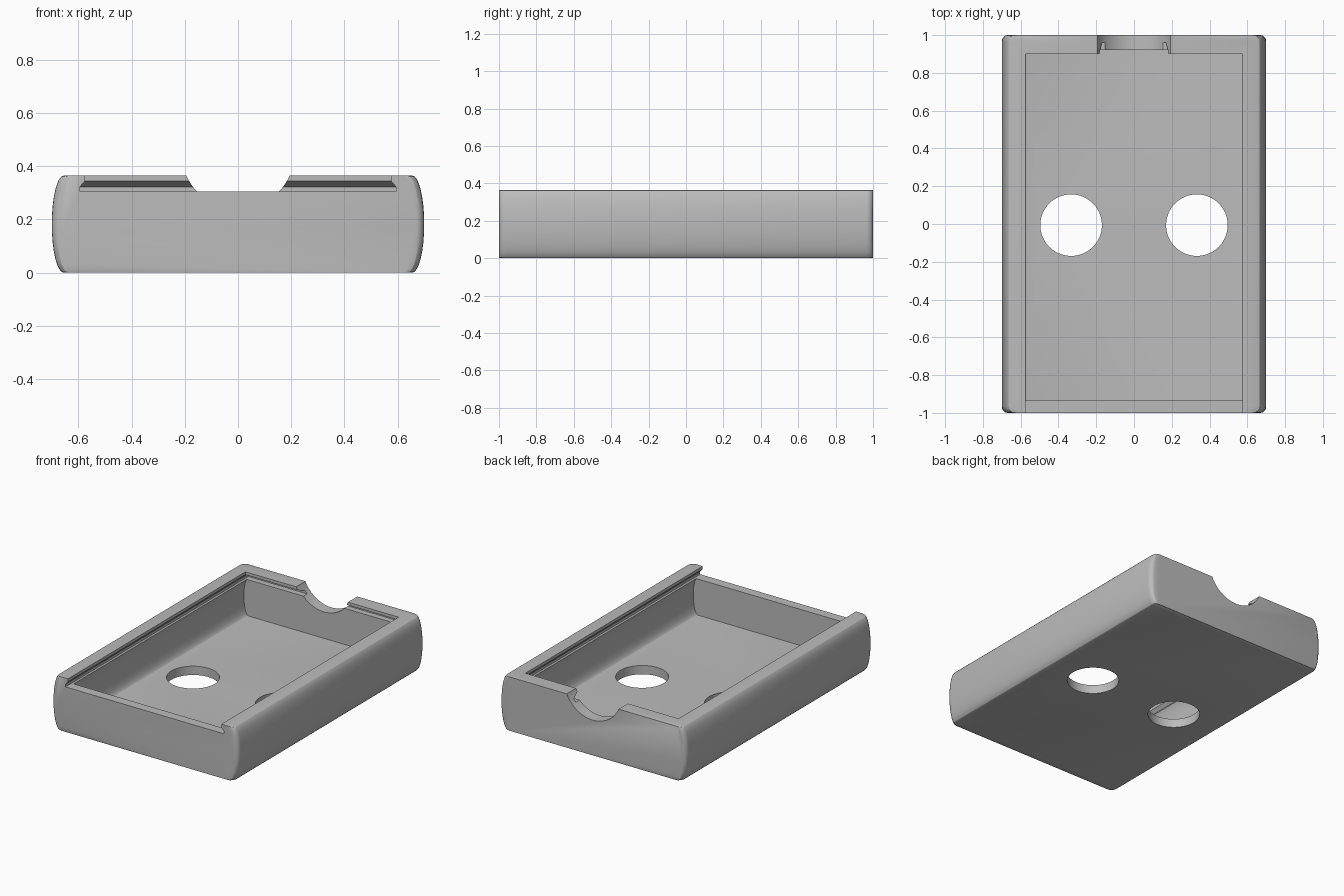
import bpy, bmesh, math

if "Cube" in bpy.data.objects:
    bpy.data.objects.remove(bpy.data.objects["Cube"])

HEIGHT = 0.365
RIM = 0.305

grey = bpy.data.materials.new("matte_grey")
grey.use_nodes = True
COLOUR = (0.5, 0.5, 0.5, 1)
grey.diffuse_color = COLOUR
grey.node_tree.nodes["Principled BSDF"].inputs["Base Color"].default_value = COLOUR


def loft(name, rings):
    """Solid made by bridging matching rings of points and capping the ends."""
    bm = bmesh.new()
    loops = [[bm.verts.new(p) for p in ring] for ring in rings]
    n = len(loops[0])
    for a, b in zip(loops, loops[1:]):
        for i in range(n):
            j = (i + 1) % n
            bm.faces.new((a[i], a[j], b[j], b[i]))
    bm.faces.new(loops[0])
    bm.faces.new(loops[-1])
    bmesh.ops.recalc_face_normals(bm, faces=bm.faces)
    mesh = bpy.data.meshes.new(name)
    bm.to_mesh(mesh)
    bm.free()
    obj = bpy.data.objects.new(name, mesh)
    bpy.context.collection.objects.link(obj)
    mesh.materials.append(grey)
    return obj


def bulged_ring(y, z0, z1, edge, bulge, steps=16):
    """Cross-section with flat top and bottom and rounded sides."""
    side = []
    for i in range(steps + 1):
        t = math.pi * i / steps
        z = (z0 + z1) / 2 - math.cos(t) * (z1 - z0) / 2
        side.append((edge + bulge * math.sin(t), z))
    return [(x, y, z) for x, z in side] + [(-x, y, z) for x, z in reversed(side)]


def rect_ring(half_x, front, back, z):
    return [(-half_x, front, z), (half_x, front, z), (half_x, back, z), (-half_x, back, z)]


def cylinder(name, radius, depth, location, tilt=0):
    bpy.ops.mesh.primitive_cylinder_add(vertices=64, radius=radius, depth=depth,
                                        location=location, rotation=(tilt, 0, 0))
    obj = bpy.context.object
    obj.name = name
    obj.data.materials.append(grey)
    return obj


# Outer shell with rounded sides and softened end corners
stations = []
for i in range(5):
    a = math.pi / 2 * i / 4
    stations.append((0.965 + 0.035 * math.cos(a), 0.03 * (1 - math.sin(a))))
rings = [bulged_ring(-y, 0, HEIGHT, 0.655 - inset, 0.045) for y, inset in stations]
rings += [bulged_ring(y, 0, HEIGHT, 0.655 - inset, 0.045) for y, inset in reversed(stations)]
tray = loft("case_tray", rings)

# Inner cavity following the bulged sides
cavity = loft("cavity_cutter", [bulged_ring(y, 0.06, RIM + 0.01, 0.565, 0.035)
                                for y in (-0.935, 0.92)])

# Dovetail slot for a sliding lid, open at the front
slot_layers = [(0.594, 0.96, RIM), (0.594, 0.96, 0.323), (0.575, 0.9, 0.345), (0.575, 0.9, 0.4)]
slot = loft("lid_slot_cutter", [rect_ring(x, -1.1, back, z) for x, back, z in slot_layers])

# Finger notch in the back wall and two round floor holes
notch = cylinder("notch_cutter", 0.213, 0.3, (0, 1.02, 0.452), math.pi / 2)
holes = [cylinder("hole_cutter", 0.163, 0.3, (s * 0.333, -0.006, 0.03)) for s in (-1, 1)]

for cutter in [cavity, slot, notch] + holes:
    mod = tray.modifiers.new(cutter.name, "BOOLEAN")
    mod.operation = "DIFFERENCE"
    mod.solver = "EXACT"
    mod.object = cutter
    bpy.context.view_layer.objects.active = tray
    bpy.ops.object.modifier_apply(modifier=mod.name)
    bpy.data.objects.remove(cutter)

# Smooth rounded sides, keep hard edges
bpy.ops.object.select_all(action="DESELECT")
tray.select_set(True)
bpy.context.view_layer.objects.active = tray
bpy.ops.object.shade_smooth_by_angle(angle=math.radians(25))
